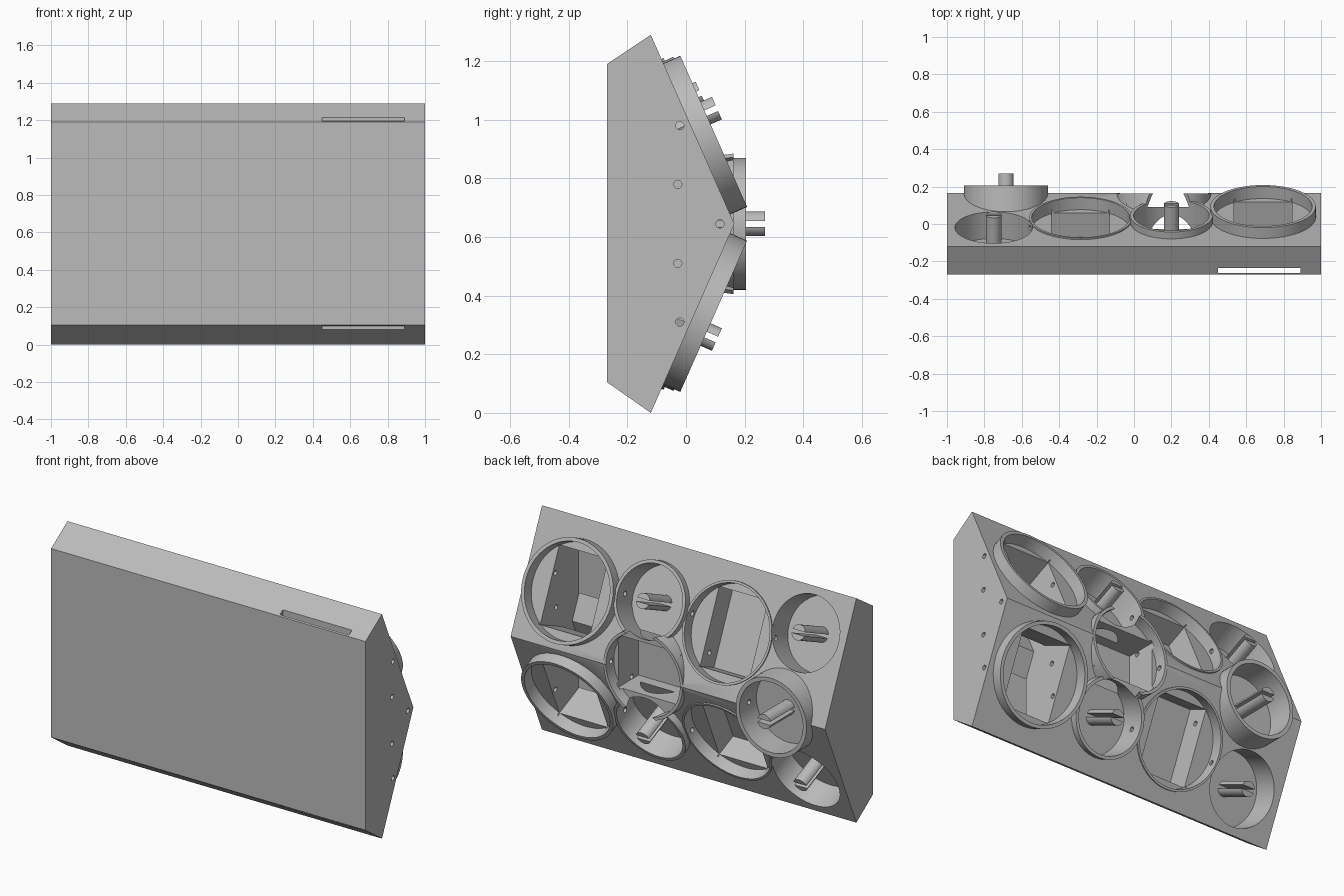
import bpy, bmesh, math
from mathutils import Matrix, Vector

cube = bpy.data.objects.get("Cube")
if cube:
    bpy.data.objects.remove(cube, do_unlink=True)

GREY = (0.5, 0.5, 0.5, 1)
mat = bpy.data.materials.new("plain grey")
mat.use_nodes = True
mat.diffuse_color = GREY
mat.node_tree.nodes["Principled BSDF"].inputs["Base Color"].default_value = GREY

MID = 0.645                                   # height of the ridge
EDGE = Vector((0, -0.12, 2 * MID))            # top back edge
RIDGE = Vector((0, 0.165, MID))
ALONG = (RIDGE - EDGE).normalized()
OUT = Vector((0, -ALONG.z, ALONG.y))          # outward normal of the upper slope


def finish(bm, name):
    bmesh.ops.recalc_face_normals(bm, faces=bm.faces)
    mesh = bpy.data.meshes.new(name)
    bm.to_mesh(mesh)
    bm.free()
    ob = bpy.data.objects.new(name, mesh)
    bpy.context.scene.collection.objects.link(ob)
    mesh.materials.append(mat)
    return ob


def slope(x, a, lower):
    """Frame on a slope: local z points out, local y runs along the slope."""
    s = -1 if lower else 1
    p, n = EDGE + ALONG * a, OUT.copy()
    if lower:
        p.z, n.z = 2 * MID - p.z, -n.z
    u = n.cross(Vector((1, 0, 0)))
    return Matrix(((1, 0, 0, x), (0, u.y, n.y, p.y), (0, u.z, n.z, p.z), (0, 0, 0, 1)))


def ridge(x):
    return Matrix(((1, 0, 0, x), (0, 0, 1, 0), (0, -1, 0, MID), (0, 0, 0, 1)))


def cylinder(name, frame, r, low, high, sides=64):
    bm = bmesh.new()
    bmesh.ops.create_cone(bm, cap_ends=True, segments=sides, radius1=r, radius2=r,
                          depth=high - low,
                          matrix=frame @ Matrix.Translation((0, 0, (low + high) / 2)))
    return finish(bm, name)


def box(name, frame, w, d, low, high, front_limit=None):
    bm = bmesh.new()
    size = Matrix.Diagonal((w, d, high - low, 1))
    bmesh.ops.create_cube(bm, size=1,
                          matrix=frame @ Matrix.Translation((0, 0, (low + high) / 2)) @ size)
    if front_limit is not None:
        cut = bmesh.ops.bisect_plane(bm, geom=bm.verts[:] + bm.edges[:] + bm.faces[:],
                                     plane_co=(0, front_limit, 0), plane_no=(0, -1, 0),
                                     clear_outer=True)
        edges = [e for e in cut["geom_cut"] if isinstance(e, bmesh.types.BMEdge)]
        if edges:
            bmesh.ops.holes_fill(bm, edges=edges)
    return finish(bm, name)


def split_peg(name, frame, low, high):
    """Round shaft split by a slot into two halves."""
    bm = bmesh.new()
    for s in (-1, 1):
        start = math.asin(0.25)
        ring = []
        for i in range(17):
            t = start + (math.pi - 2 * start) * i / 16
            ring.append(bm.verts.new((0.042 * math.cos(t), s * 0.042 * math.sin(t), low)))
        face = bm.faces.new(ring)
        new = bmesh.ops.extrude_face_region(bm, geom=[face])["geom"]
        bmesh.ops.translate(bm, vec=(0, 0, high - low),
                            verts=[v for v in new if isinstance(v, bmesh.types.BMVert)])
    bm.transform(frame)
    return finish(bm, name)


def combine(target, tool, operation):
    mod = target.modifiers.new("cut", 'BOOLEAN')
    mod.operation = operation
    mod.solver = 'EXACT'
    mod.object = tool
    bpy.context.view_layer.objects.active = target
    bpy.ops.object.modifier_apply(modifier=mod.name)
    bpy.data.objects.remove(tool, do_unlink=True)


# Main housing: a wedge-backed block
bm = bmesh.new()
profile = [(-0.27, 0.105), (-0.12, 0), (0.165, MID), (-0.12, 2 * MID), (-0.27, 1.19)]
face = bm.faces.new([bm.verts.new((-1, y, z)) for y, z in profile])
new = bmesh.ops.extrude_face_region(bm, geom=[face])["geom"]
bmesh.ops.translate(bm, vec=(2, 0, 0), verts=[v for v in new if isinstance(v, bmesh.types.BMVert)])
housing = finish(bm, "housing")

rims, cutters, pegs = [], [], []


def peg_cup(frame, rim, tip, outer=None, r=0.202):
    if outer:
        rims.append(cylinder("rim", frame, outer, rim - 0.14, rim))
    cutters.append(cylinder("bore", frame, r, rim - 0.155, rim + 0.06))
    pegs.append((frame, rim - 0.16, tip))


def box_cup(frame, rim, outer, r, w, d, floor, limit=None):
    rims.append(cylinder("rim", frame, outer, rim - 0.11, rim))
    cutters.append(cylinder("bore", frame, r, rim - 0.07, rim + 0.04))
    cutters.append(box("pocket", frame, w, d, floor, rim - 0.05, limit))


# Cups on both slopes
for lower in (False, True):
    box_cup(slope(0.69, 0.388, lower), 0.063, 0.282, 0.262, 0.31, 0.43, -0.31, -0.262)
    peg_cup(slope(0.2, 0.32, lower), 0.04, 0.105, outer=0.22)
    box_cup(slope(-0.285, 0.365, lower), 0.008, 0.275, 0.262, 0.31, 0.43, -0.2, -0.255)
    peg_cup(slope(-0.75, 0.25, lower), 0.0, 0.055 if lower else 0.075, r=0.207)

# Cups on the ridge
box_cup(ridge(0.16), 0.162, 0.252, 0.235, 0.41, 0.3, -0.09)
peg_cup(ridge(-0.685), 0.205, 0.27, outer=0.225)

# Card slot behind the front wall, open at top and bottom
cutters.append(box("slot", Matrix.Translation((0.67, -0.249, 0)), 0.44, 0.027, -0.1, 1.4))

# Cable channels from the left end
along_x = Matrix.Rotation(math.pi / 2, 4, 'Y')
for y, z in [(-0.021, 0.98), (-0.028, 0.78), (0.116, MID), (-0.028, 0.51), (-0.021, 0.31)]:
    cutters.append(cylinder("channel", Matrix.Translation((0, y, z)) @ along_x,
                            0.014, -0.68, 1.05, 16))

for rim in rims:
    combine(housing, rim, 'UNION')
for cutter in cutters:
    combine(housing, cutter, 'DIFFERENCE')

# Split pegs standing in the round cups
parts = [housing]
for i, (frame, low, high) in enumerate(pegs):
    parts.append(split_peg("split_peg_%d" % (i + 1), frame, low, high))

for ob in parts:
    bpy.ops.object.select_all(action='DESELECT')
    ob.select_set(True)
    bpy.context.view_layer.objects.active = ob
    bpy.ops.object.shade_smooth_by_angle(angle=math.radians(30))
